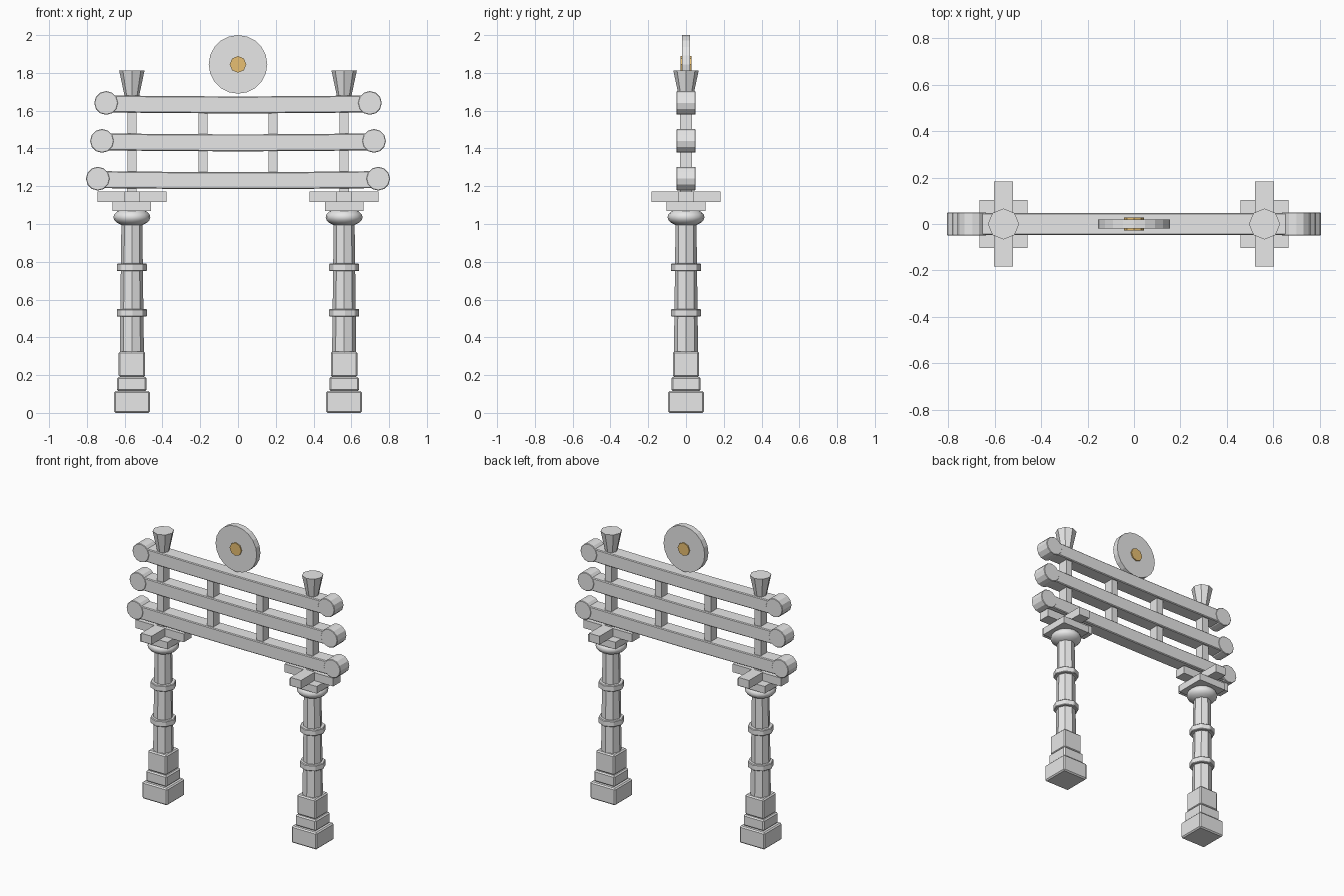
import bpy, bmesh, math
from mathutils import Matrix

if "Cube" in bpy.data.objects:
    bpy.data.objects.remove(bpy.data.objects["Cube"])


def material(name, rgb):
    m = bpy.data.materials.new(name)
    m.diffuse_color = (*rgb, 1)
    m.use_nodes = True
    m.node_tree.nodes["Principled BSDF"].inputs["Base Color"].default_value = m.diffuse_color
    return m


STONE = material("grey_stone", (0.8, 0.8, 0.8))
GOLD = material("gold", (0.95, 0.62, 0.2))


def finish(name, bm, loc, mat=STONE, bevel=0):
    bmesh.ops.recalc_face_normals(bm, faces=bm.faces)
    me = bpy.data.meshes.new(name)
    bm.to_mesh(me)
    bm.free()
    me.materials.append(mat)
    ob = bpy.data.objects.new(name, me)
    ob.location = loc
    bpy.context.collection.objects.link(ob)
    if bevel:
        mod = ob.modifiers.new("soft_edges", 'BEVEL')
        mod.width = bevel
        mod.segments = 1
        mod.limit_method = 'ANGLE'
    return ob


def box(name, x, z0, z1, w, d, bevel=0):
    bm = bmesh.new()
    bmesh.ops.create_cube(bm, size=1)
    bmesh.ops.scale(bm, vec=(w, d, z1 - z0), verts=bm.verts)
    return finish(name, bm, (x, 0, (z0 + z1) / 2), STONE, bevel)


def tube(name, x, z0, z1, r0, r1, sides=8, bevel=0):
    bm = bmesh.new()
    bmesh.ops.create_cone(bm, cap_ends=True, segments=sides, radius1=r0,
                          radius2=r1, depth=z1 - z0)
    return finish(name, bm, (x, 0, (z0 + z1) / 2), STONE, bevel)


def disc(name, x, z, r, depth, sides, mat=STONE, bevel=0):
    # round plate facing front and back
    bm = bmesh.new()
    bmesh.ops.create_cone(bm, cap_ends=True, segments=sides, radius1=r,
                          radius2=r, depth=depth,
                          matrix=Matrix.Rotation(math.pi / 2, 4, 'X'))
    return finish(name, bm, (x, 0, z), mat, bevel)


def beam(name, half, z, height, depth):
    # long rail whose ends rise very slightly
    xs = [-half, -0.34, -0.1, 0.1, 0.34, half]
    rise = [0.005, 0.001, 0, 0, 0.001, 0.005]
    low = [(x, -height / 2 + r) for x, r in zip(xs, rise)]
    high = [(x, height / 2 + r) for x, r in zip(xs, rise)]
    bm = bmesh.new()
    face = bm.faces.new([bm.verts.new((x, -depth / 2, h))
                         for x, h in low + high[::-1]])
    out = bmesh.ops.extrude_face_region(bm, geom=[face])
    moved = [v for v in out["geom"] if isinstance(v, bmesh.types.BMVert)]
    bmesh.ops.translate(bm, vec=(0, depth, 0), verts=moved)
    return finish(name, bm, (0, 0, z), STONE, 0.005)


for side, s in (("left", -1), ("right", 1)):
    x = s * 0.562
    # stepped pedestal
    box(f"{side}_base", x, 0, 0.115, 0.19, 0.19, 0.008)
    box(f"{side}_base_step", x, 0.115, 0.19, 0.156, 0.156, 0.008)
    box(f"{side}_plinth", x, 0.19, 0.325, 0.14, 0.14, 0.008)
    # column with two rings
    tube(f"{side}_column", x, 0.32, 1.03, 0.064, 0.055)
    for i, z in enumerate((0.53, 0.77)):
        tube(f"{side}_ring_{i}", x, z - 0.02, z + 0.02, 0.081, 0.081, 8, 0.004)
    # rounded cushion capital
    bm = bmesh.new()
    bmesh.ops.create_uvsphere(bm, u_segments=16, v_segments=10, radius=1)
    bmesh.ops.scale(bm, vec=(0.098, 0.098, 0.05), verts=bm.verts)
    cushion = finish(f"{side}_cushion", bm, (x, 0, 1.036))
    cushion.data.polygons.foreach_set("use_smooth",
                                      [True] * len(cushion.data.polygons))
    # crossed brackets
    box(f"{side}_bracket_block", x, 1.07, 1.118, 0.205, 0.205)
    box(f"{side}_bracket_long", x, 1.116, 1.172, 0.365, 0.08)
    box(f"{side}_bracket_cross", x, 1.117, 1.173, 0.08, 0.365)
    box(f"{side}_bracket_pad", x, 1.165, 1.2, 0.05, 0.065)
    # flared finial
    tube(f"{side}_finial", x, 1.675, 1.812, 0.038, 0.067)

# three rails with round ends
for i, (end, z) in enumerate(((0.742, 1.23), (0.72, 1.43), (0.698, 1.631))):
    beam(f"rail_{i}", end, z, 0.09, 0.096)
    for s in (-1, 1):
        disc(f"rail_end_{i}_{'left' if s < 0 else 'right'}", s * end,
             z + 0.01, 0.063, 0.1, 12, STONE, 0.003)

# short posts between the rails
for i, x in enumerate((-0.562, -0.186, 0.186, 0.562)):
    box(f"lower_post_{i}", x, 1.26, 1.4, 0.048, 0.066)
    box(f"upper_post_{i}", x, 1.46, 1.6, 0.048, 0.066)

# crowning wheel with gold hub
disc("wheel", 0, 1.845, 0.155, 0.04, 20)
disc("wheel_hub", 0, 1.845, 0.044, 0.056, 8, GOLD)
